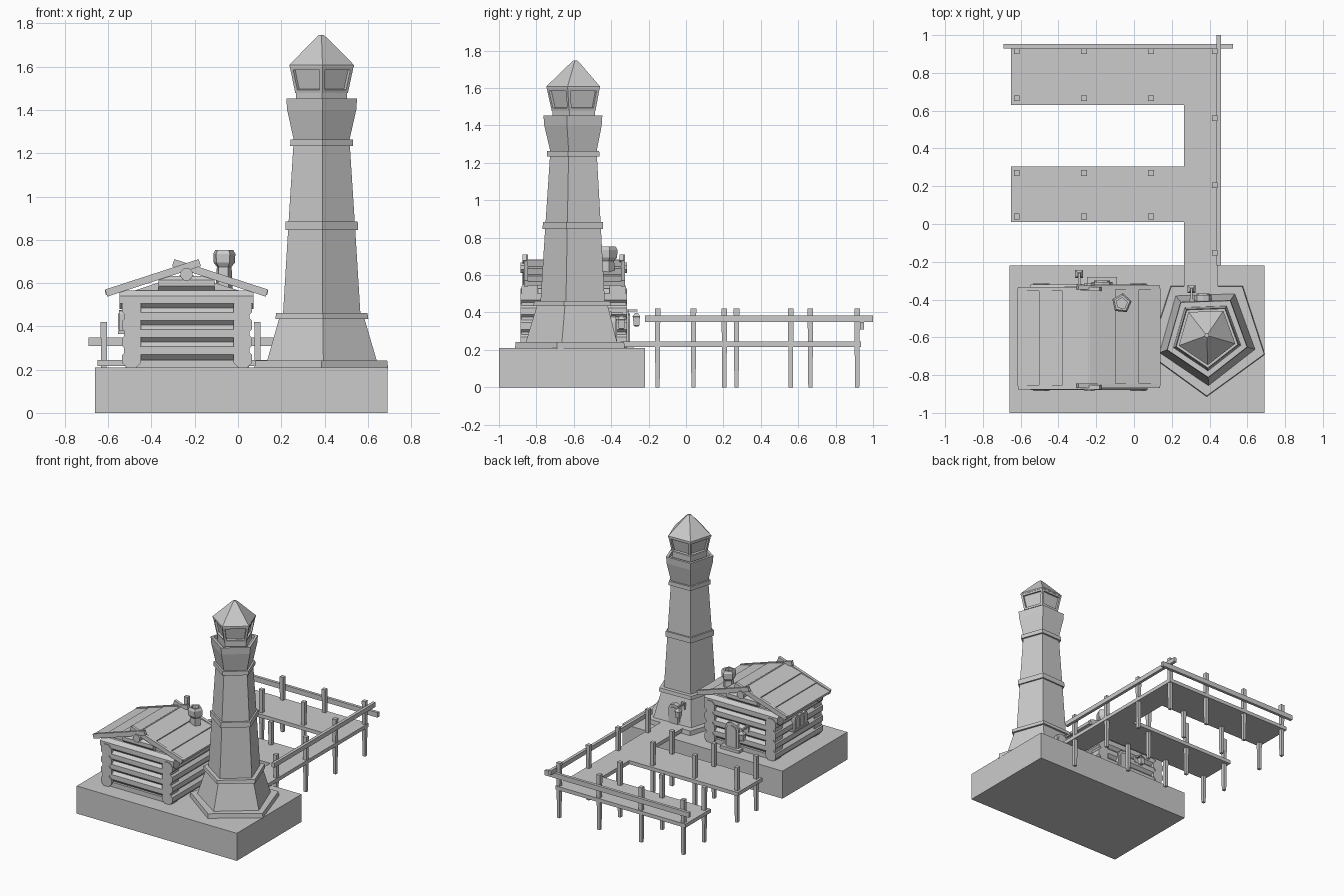
import bpy, bmesh
from math import sin, cos, pi, radians, atan2, hypot
from mathutils import Matrix, Vector

if "Cube" in bpy.data.objects:
    bpy.data.objects.remove(bpy.data.objects["Cube"])


def finish(name, bm, loc=(0, 0, 0), rot=(0, 0, 0)):
    bmesh.ops.recalc_face_normals(bm, faces=bm.faces)
    me = bpy.data.meshes.new(name)
    bm.to_mesh(me)
    bm.free()
    ob = bpy.data.objects.new(name, me)
    ob.location, ob.rotation_euler = loc, rot
    bpy.context.collection.objects.link(ob)
    return ob


def box(name, loc, size, rot=(0, 0, 0), taper=1.0):
    bm = bmesh.new()
    bmesh.ops.create_cube(bm, size=1)
    for v in bm.verts:
        k = taper if v.co.z < 0 else 1
        v.co = (v.co.x * size[0] * k, v.co.y * size[1] * k, v.co.z * size[2])
    return finish(name, bm, loc, rot)


def span(name, x0, x1, y0, y1, z0, z1):
    return box(name, ((x0 + x1) / 2, (y0 + y1) / 2, (z0 + z1) / 2), (x1 - x0, y1 - y0, z1 - z0))


def prism(name, pts, y0, y1, loc=(0, 0, 0), rot=(0, 0, 0)):
    """Outline in XZ, extruded along y."""
    bm = bmesh.new()
    f = bm.faces.new([bm.verts.new((x, y0, z)) for x, z in pts])
    r = bmesh.ops.extrude_face_region(bm, geom=[f])
    vs = [g for g in r["geom"] if isinstance(g, bmesh.types.BMVert)]
    bmesh.ops.translate(bm, verts=vs, vec=(0, y1 - y0, 0))
    return finish(name, bm, loc, rot)


def tower(name, profile, cx=0.385, cy=-0.59, turn=-88, n=5, inset=None):
    """Stack of n-sided rings from (radius, z) pairs."""
    bm = bmesh.new()
    rings = [[bm.verts.new((r * cos(radians(turn) + 2 * pi * i / n),
                            r * sin(radians(turn) + 2 * pi * i / n), z))
              for i in range(n)] for r, z in profile]
    sides = []
    for a, b in zip(rings, rings[1:]):
        for i in range(n):
            j = (i + 1) % n
            sides.append(bm.faces.new((a[i], a[j], b[j], b[i])))
    bm.faces.new(rings[0][::-1])
    bm.faces.new(rings[-1])
    if inset:
        bm.normal_update()
        bmesh.ops.inset_individual(bm, faces=sides, thickness=inset[0], use_even_offset=True)
        bmesh.ops.inset_individual(bm, faces=sides, thickness=0.002, depth=-inset[1])
    return finish(name, bm, (cx, cy, 0))


def log(name, loc, length, axis, r=0.047):
    bm = bmesh.new()
    bmesh.ops.create_cone(bm, cap_ends=True, segments=8, radius1=r, radius2=r, depth=length,
                          matrix=Matrix.Rotation(pi / 8, 4, 'Z'))
    rot = (0, pi / 2, 0) if axis == 'x' else (pi / 2, 0, 0)
    return finish(name, bm, loc, rot)


def arch(w, h):
    """Half-width w, total height h, round-headed outline."""
    return [(-w, 0), (w, 0)] + [(w * cos(pi * i / 4), h - w * 0.7 + w * 0.7 * sin(pi * i / 4)) for i in range(5)]


def lamp(x, y, z):
    box("lamp_wall_plate", (x, y, z + 0.02), (0.03, 0.015, 0.05))
    box("lamp_arm", (x, y + 0.03, z + 0.035), (0.012, 0.07, 0.012))
    tower("lamp_body", [(0.013, z - 0.05), (0.022, z - 0.045), (0.026, z), (0.03, z + 0.003), (0.01, z + 0.022)],
          x, y + 0.06, 45, 4)


# island block
span("island", -0.66, 0.69, -1, -0.22, 0, 0.21)

# lighthouse
tower("lighthouse_plinth", [(0.325, 0.205), (0.32, 0.243)], turn=-90)
tower("lighthouse_foot", [(0.267, 0.24), (0.207, 0.437)])
tower("lower_band", [(0.226, 0.435), (0.222, 0.462)])
tower("lower_shaft", [(0.188, 0.46), (0.163, 0.85)])
tower("middle_band", [(0.177, 0.845), (0.175, 0.885)])
tower("upper_shaft", [(0.161, 0.88), (0.137, 1.24)])
tower("upper_band", [(0.153, 1.233), (0.152, 1.264)])
tower("gallery", [(0.135, 1.26), (0.168, 1.40), (0.172, 1.452), (0.15, 1.452), (0.148, 1.43)])
tower("lantern_base", [(0.124, 1.42), (0.124, 1.48)])
tower("lantern_room", [(0.128, 1.478), (0.155, 1.60)], inset=(0.015, 0.014))
tower("lantern_roof", [(0.157, 1.598), (0.157, 1.608), (0.028, 1.733), (0.012, 1.746)])
prism("lighthouse_door_frame", arch(0.046, 0.145), -0.43, -0.375, (0.365, 0, 0.24))
prism("lighthouse_door", arch(0.034, 0.125), -0.43, -0.368, (0.365, 0, 0.24))
lamp(0.305, -0.405, 0.36)

# dock decks
span("dock_spine", 0.265, 0.445, -0.35, 0.935, 0.216, 0.244)
for y0, y1 in ((0.01, 0.305), (0.63, 0.935)):
    span("dock_finger", -0.65, 0.27, y0, y1, 0.216, 0.244)

# dock posts and rails
posts = [(x, y) for x in (-0.62, -0.265, 0.09) for y in (0.04, 0.27, 0.665, 0.915)]
posts += [(0.428, y) for y in (-0.152, 0.205, 0.56, 0.915)]
for x, y in posts:
    box("dock_post", (x, y, 0.21), (0.03, 0.03, 0.42), taper=0.75)
span("side_rail", 0.438, 0.461, -0.22, 1.0, 0.35, 0.384)
span("end_rail", -0.69, 0.525, 0.93, 0.952, 0.31, 0.348)

# cabin core and log walls
CX = -0.238
prism("cabin_core", [(-0.495, 0.205), (0.02, 0.205), (0.02, 0.56), (CX, 0.645), (-0.495, 0.56)], -0.835, -0.365)
for k in range(4):
    for x in (-0.492, 0.022):
        log("side_log", (x, -0.6, 0.25 + 0.078 * k), 0.57, 'y')
    for y in (-0.835, -0.365):
        log("end_log", (CX, y, 0.289 + 0.078 * k), 0.58 if k < 3 else 0.62, 'x')
for y in (-0.835, -0.365):
    span("sill_log", -0.52, 0.05, y - 0.035, y + 0.035, 0.208, 0.245)
    log("gable_log", (CX, y, 0.60), 0.26, 'x', 0.036)
log("ridge_beam", (CX, -0.6, 0.64), 0.57, 'y', 0.03)

# roof planks and crossed gable boards, mirrored about the ridge
ANG = radians(18)
for s in (-1, 1):
    for d, w in ((0.065, 0.15), (0.195, 0.14), (0.31, 0.135)):
        box("roof_plank", (CX + s * d, -0.6, 0.676 - d * 0.335), (w, 0.515, 0.02), (0, s * (ANG - 0.06), 0))
    for y in (-0.86, -0.34):
        box("gable_board", (CX + s * 0.155, y + s * 0.004, 0.676 - 0.155 * 0.335), (0.455, 0.022, 0.034), (0, s * ANG, 0))

# chimney
tower("chimney", [(0.042, 0.56), (0.036, 0.675), (0.052, 0.695), (0.054, 0.735), (0.044, 0.752), (0.03, 0.752), (0.03, 0.73)],
      -0.065, -0.42, -60)

# cabin door, step and lamp
span("door_step", -0.25, -0.09, -0.36, -0.28, 0.205, 0.232)
prism("cabin_door_frame", arch(0.056, 0.19), -0.36, -0.308, (-0.17, 0, 0.225))
prism("cabin_door", arch(0.042, 0.17), -0.36, -0.30, (-0.17, 0, 0.225))
lamp(-0.29, -0.325, 0.375)

# cabin side window: three arched panes
span("window_sill", -0.555, -0.50, -0.69, -0.51, 0.365, 0.38)
for y in (-0.65, -0.60, -0.55):
    prism("window_frame", arch(0.025, 0.10), -0.03, 0.025, (-0.525, y, 0.375), (0, 0, pi / 2))
    prism("window_pane", arch(0.016, 0.075), -0.03, 0.03, (-0.525, y, 0.385), (0, 0, pi / 2))
